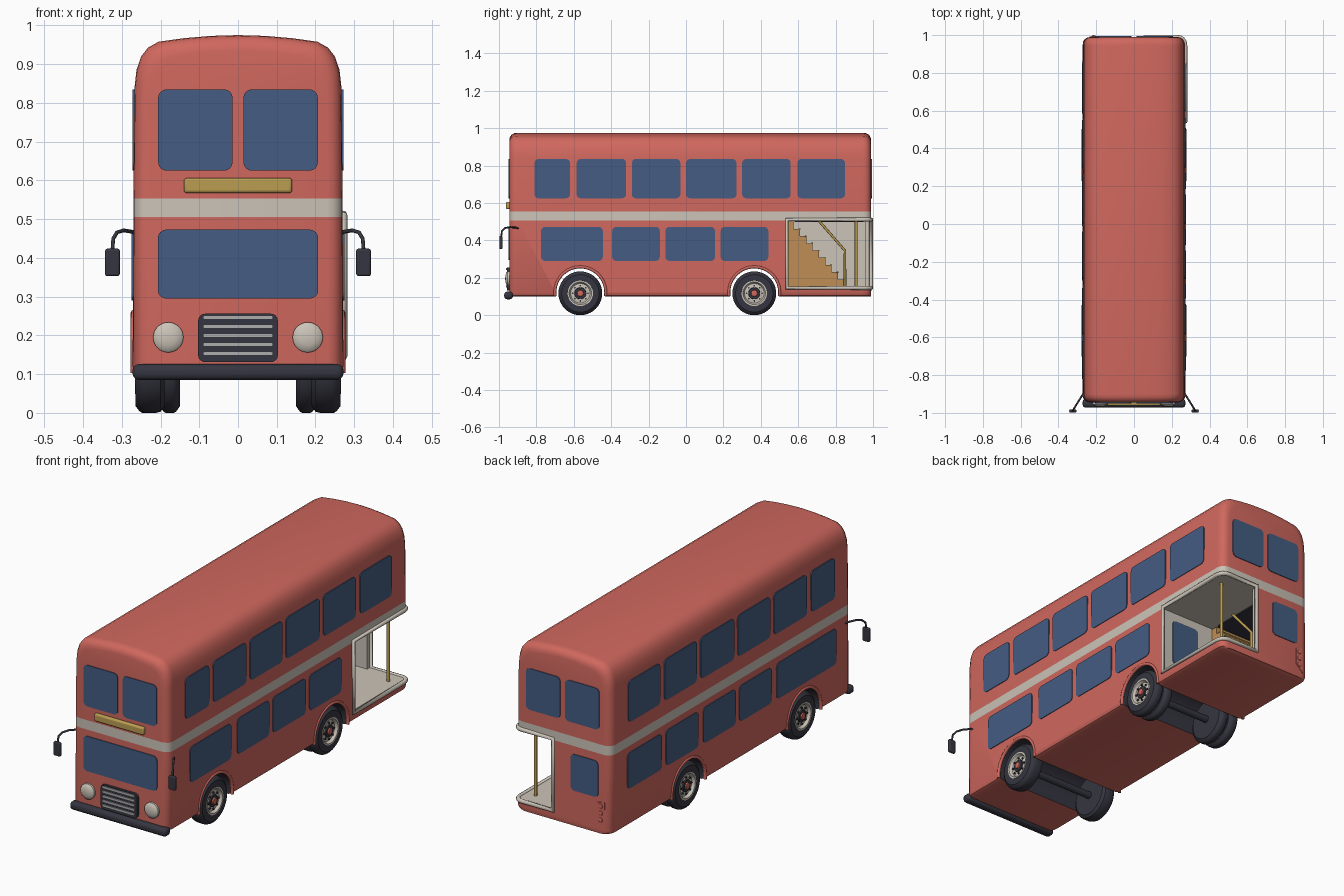
import bpy, bmesh, math

if "Cube" in bpy.data.objects:
    bpy.data.objects.remove(bpy.data.objects["Cube"])


def mat(name, r, g, b):
    m = bpy.data.materials.new(name)
    m.diffuse_color = (r, g, b, 1)
    m.use_nodes = True
    m.node_tree.nodes["Principled BSDF"].inputs["Base Color"].default_value = m.diffuse_color
    return m


RED = mat("bus red", .63, .138, .112)
BLUE = mat("glass blue", .058, .107, .223)
CREAM = mat("cream", .60, .55, .48)
DARK = mat("charcoal", .036, .036, .052)
GOLD = mat("brass", .50, .34, .085)
WOOD = mat("stair wood", .52, .27, .09)
SILVER = mat("grille silver", .42, .42, .42)


def finish(name, bm, *mats, smooth=True):
    bmesh.ops.remove_doubles(bm, verts=bm.verts, dist=1e-5)
    bmesh.ops.recalc_face_normals(bm, faces=bm.faces)
    me = bpy.data.meshes.new(name)
    bm.to_mesh(me)
    bm.free()
    ob = bpy.data.objects.new(name, me)
    bpy.context.collection.objects.link(ob)
    for m in mats:
        me.materials.append(m)
    if smooth:
        smooth_edges(ob)
    return ob


def smooth_edges(ob):
    bpy.ops.object.select_all(action='DESELECT')
    bpy.context.view_layer.objects.active = ob
    ob.select_set(True)
    bpy.ops.object.shade_smooth_by_angle(angle=math.radians(35))


def prism(name, pts, axis, lo, hi, m, smooth=True):
    """Extrude a 2D outline along one axis from lo to hi."""
    put = {'x': lambda a, b, d: (d, a, b), 'y': lambda a, b, d: (a, d, b),
           'z': lambda a, b, d: (a, b, d)}[axis]
    bm = bmesh.new()
    rows = [[bm.verts.new(put(a, b, d)) for a, b in pts] for d in (lo, hi)]
    n = len(pts)
    bm.faces.new(rows[0])
    bm.faces.new(rows[1])
    for i in range(n):
        j = (i + 1) % n
        bm.faces.new((rows[0][i], rows[0][j], rows[1][j], rows[1][i]))
    return finish(name, bm, m, smooth=smooth)


def rounded(a0, a1, b0, b1, r=.022):
    pts = []
    for k, (a, b) in enumerate(((a1 - r, b1 - r), (a0 + r, b1 - r), (a0 + r, b0 + r), (a1 - r, b0 + r))):
        for i in range(5):
            t = math.radians(90 * k + 22.5 * i)
            pts.append((a + r * math.cos(t), b + r * math.sin(t)))
    return pts


def lathe(name, prof, axis, c, m, n=32):
    """Spin (offset, radius) pairs about an axis through c."""
    bm = bmesh.new()
    rings = []
    for a, r in prof:
        ring = []
        for i in range(n):
            t = 2 * math.pi * i / n
            p, q = r * math.cos(t), r * math.sin(t)
            o = (a, p, q) if axis == 'x' else (p, a, q)
            ring.append(bm.verts.new([c[k] + o[k] for k in range(3)]))
        rings.append(ring)
    for u, v in zip(rings, rings[1:]):
        for i in range(n):
            j = (i + 1) % n
            bm.faces.new((u[i], u[j], v[j], v[i]))
    return finish(name, bm, m)


def tube(name, pts, r, m, closed=False):
    cu = bpy.data.curves.new(name, 'CURVE')
    cu.dimensions = '3D'
    cu.bevel_depth, cu.bevel_resolution, cu.use_fill_caps = r, 2, True
    sp = cu.splines.new('POLY')
    sp.points.add(len(pts) - 1)
    for p, co in zip(sp.points, pts):
        p.co = (*co, 1)
    sp.use_cyclic_u = closed
    cu.materials.append(m)
    ob = bpy.data.objects.new(name, cu)
    bpy.context.collection.objects.link(ob)


def box(name, x, y, z, m, bevel):
    ob = prism(name, [(x[0], y[0]), (x[1], y[0]), (x[1], y[1]), (x[0], y[1])], 'z', *z, m)
    b = ob.modifiers.new("bevel", 'BEVEL')
    b.width, b.segments = bevel, 3


# body: half cross-section swept along y, drawn in at both ends
half = [(.25, .1), (.265, .106), (.272, .12), (.27, .505), (.27, .553), (.267, .84), (.262, .885),
        (.25, .92), (.232, .943), (.205, .958), (.14, .967), (.07, .973), (0, .975)]
section = half + [(-x, z) for x, z in half[-2::-1]]
ends = [(0, .04), (.003, .024), (.012, .01), (.027, .002), (.045, 0)]
stations = [(-.945 + o, d) for o, d in ends] + [(.99 - o, d) for o, d in ends[::-1]]
bm = bmesh.new()
rows = []
for y, d in stations:
    rows.append([bm.verts.new((x * (1 - d / .27), y, z - d * min(max((z - .6) / .3, 0), 1)))
                 for x, z in section])
n = len(section)
for u, v in zip(rows, rows[1:]):
    for i in range(n):
        j = (i + 1) % n
        bm.faces.new((u[i], u[j], v[j], v[i]))
for row in (rows[0], rows[-1]):
    for i in range(len(half) - 1):
        quad = [row[i], row[i + 1], row[n - 2 - i], row[n - 1 - i]]
        bm.faces.new(list(dict.fromkeys(quad)))
for f in bm.faces:  # cream waist stripe
    f.material_index = int(.506 < f.calc_center_median().z < .552
                           and all(.5 < v.co.z < .56 for v in f.verts))
body = finish("body", bm, RED, CREAM, DARK, smooth=False)

# wheel wells and rear platform cut from the body
AXLES, WZ = (-.565, .365), .117
cutters = [lathe("well_cutter", [(-.5, 0), (-.5, .133), (.5, .133), (.5, 0)], 'x', (0, y, .122), DARK)
           for y in AXLES]
cutters.append(prism("platform_cutter", [(-.255, .54), (.4, .54), (.4, 1.2), (.055, 1.2),
                                         (.055, .96), (-.255, .96)], 'z', .15, .504, CREAM))
bpy.context.view_layer.objects.active = body
for c in cutters:
    b = body.modifiers.new("cut", 'BOOLEAN')
    b.operation, b.object, b.solver, b.material_mode = 'DIFFERENCE', c, 'EXACT', 'TRANSFER'
    bpy.ops.object.modifier_apply(modifier=b.name)
for c in cutters:
    bpy.data.objects.remove(c)
smooth_edges(body)

# side windows
upper = [(-.81, -.62), (-.585, -.32), (-.29, -.03), (0, .27), (.3, .56), (.595, .85)]
lower_right = [(-.775, -.445), (-.395, -.14), (-.11, .155), (.185, .44)]
lower_left = [(-.82, -.34), (-.3, -.04), (-.01, .25), (.29, .55), (.585, .86)]
for s, lower in ((1, lower_right), (-1, lower_left)):
    for a, b in upper:
        prism("upper_side_window", rounded(a, b, .625, .835), 'x', s * .2645, s * .2725, BLUE)
    for a, b in lower:
        prism("lower_side_window", rounded(a, b, .29, .472), 'x', s * .2665, s * .2745, BLUE)

# front and rear windows
for s in (1, -1):
    a, b = sorted((s * .014, s * .206))
    prism("upper_front_window", rounded(a, b, .625, .835), 'y', -.949, -.941, BLUE)
    prism("upper_rear_window", rounded(a, b, .625, .835), 'y', .986, .994, BLUE)
prism("windscreen", rounded(-.207, .207, .295, .473), 'y', -.949, -.941, BLUE)
prism("lower_rear_window", rounded(-.2, -.045, .28, .465), 'y', .986, .994, BLUE)
prism("bulkhead_window", rounded(.05, .21, .22, .46), 'y', .536, .544, BLUE)

# front fittings
box("destination_panel", (-.14, .14), (-.962, -.94), (.567, .606), GOLD, .008)
prism("grille", rounded(-.103, .103, .131, .256, .018), 'y', -.958, -.94, DARK)
for i in range(5):
    z = .153 + i * .0233
    prism("grille_bar", rounded(-.09, .09, z - .005, z + .005, .004), 'y', -.963, -.956, SILVER)
box("bumper", (-.272, .272), (-.972, -.925), (.085, .126), DARK, .016)
for s in (1, -1):
    lathe("headlight", [(0, 0), (0, .039), (-.012, .039), (-.017, .034), (-.022, .02), (-.024, 0)],
          'y', (s * .18, -.943, .195), CREAM)
    tube("mirror_arm", [(s * x, y, z) for x, y, z in (
        (.262, -.89, .462), (.276, -.91, .468), (.295, -.94, .471), (.312, -.968, .466),
        (.322, -.984, .45), (.324, -.988, .42))], .005, DARK)
    box("mirror", sorted((s * .305, s * .343)), (-.998, -.981), (.353, .424), DARK, .006)

# tail lamps on a small panel
prism("tail_panel", [(-.235, .13), (-.195, .17), (-.195, .255), (-.235, .265)], 'y', .98, .993, RED)
for z in (.17, .205, .24):
    lathe("tail_lamp", [(0, 0), (0, .013), (.006, .011), (.01, 0)], 'y', (-.214, .99, z), RED, 16)


def wheel(s, y, x0, x1):
    c, w = (0, y, WZ), x1 - x0
    at = lambda prof: [(s * a, r) for a, r in prof]
    lathe("tyre", at([(x0, 0), (x0, .1), (x0 + .01, .114), (x0 + w * .3, .117), (x1 - w * .3, .117),
                      (x1 - .01, .113), (x1, .1), (x1, .068), (x1 - .02, .064), (x1 - .02, 0)]),
          'x', c, DARK, 40)
    lathe("rim", at([(x1 - .025, .068), (x1 + .002, .068), (x1 + .002, .06), (x1 - .012, .052),
                     (x1 - .009, .03), (x1 - .009, 0)]), 'x', c, CREAM)
    lathe("hub", at([(x1 - .01, .032), (x1 - .003, .03), (x1 - .003, 0)]), 'x', c, DARK, 24)
    lathe("hub_cap", at([(x1 - .004, .018), (x1 + .003, .016), (x1 + .006, 0)]), 'x', c, RED, 24)
    for i in range(8):
        t = math.pi * i / 4
        lathe("wheel_nut", at([(x1 - .012, .005), (x1 - .004, .005), (x1 - .004, 0)]), 'x',
              (0, y + .041 * math.cos(t), WZ + .041 * math.sin(t)), DARK, 6)


# wheels and arch lips
for s in (1, -1):
    wheel(s, AXLES[0], .19, .264)
    wheel(s, AXLES[1], .15, .203)
    wheel(s, AXLES[1], .209, .264)
    for y in AXLES:
        arc = [math.radians(-8 + 196 * i / 28) for i in range(29)]
        tube("arch_lip", [(s * .269, y + .136 * math.cos(t), .122 + .136 * math.sin(t)) for t in arc],
             .008, RED)
for y in AXLES:
    lathe("axle", [(-.2, 0), (-.2, .018), (.2, .018), (.2, 0)], 'x', (0, y, WZ), DARK, 16)

# staircase to the upper deck
steps, dy, dz = 9, .034, .0385
outline = [(.541, .151), (.541, .5)]
for i in range(steps):
    y, z = .575 + i * dy, .5 - i * dz
    outline += [(y, z), (y, z - dz)]
outline[-1] = (outline[-1][0], .151)
prism("stairs", outline, 'x', -.254, -.04, WOOD, smooth=False)
for i in range(1, steps):
    y, z = .575 + i * dy, .5 - i * dz
    box("step_edge", (-.25, -.036), (y - .008, y + .002), (z - .004, z + .003), GOLD, .001)
prism("stairwell", rounded(-.25, -.04, .58, .95, .01), 'z', .498, .506, DARK)

# grab pole and handrail
tube("grab_pole", [(.21, .91, .145), (.21, .91, .51)], .008, GOLD)
tube("handrail", [(-.03, .71, .505), (-.03, .85, .345), (-.03, .85, .15)], .007, GOLD)

# cream trim around the platform opening, following the rear corner
edge = [(.271, .54), (.271, .945), (.268, .965), (.258, .98), (.244, .988), (.225, .99), (.055, .99)]
tube("platform_trim", [(x, y, .146) for x, y in edge] + [(x, y, .511) for x, y in edge[::-1]],
     .011, CREAM, closed=True)
